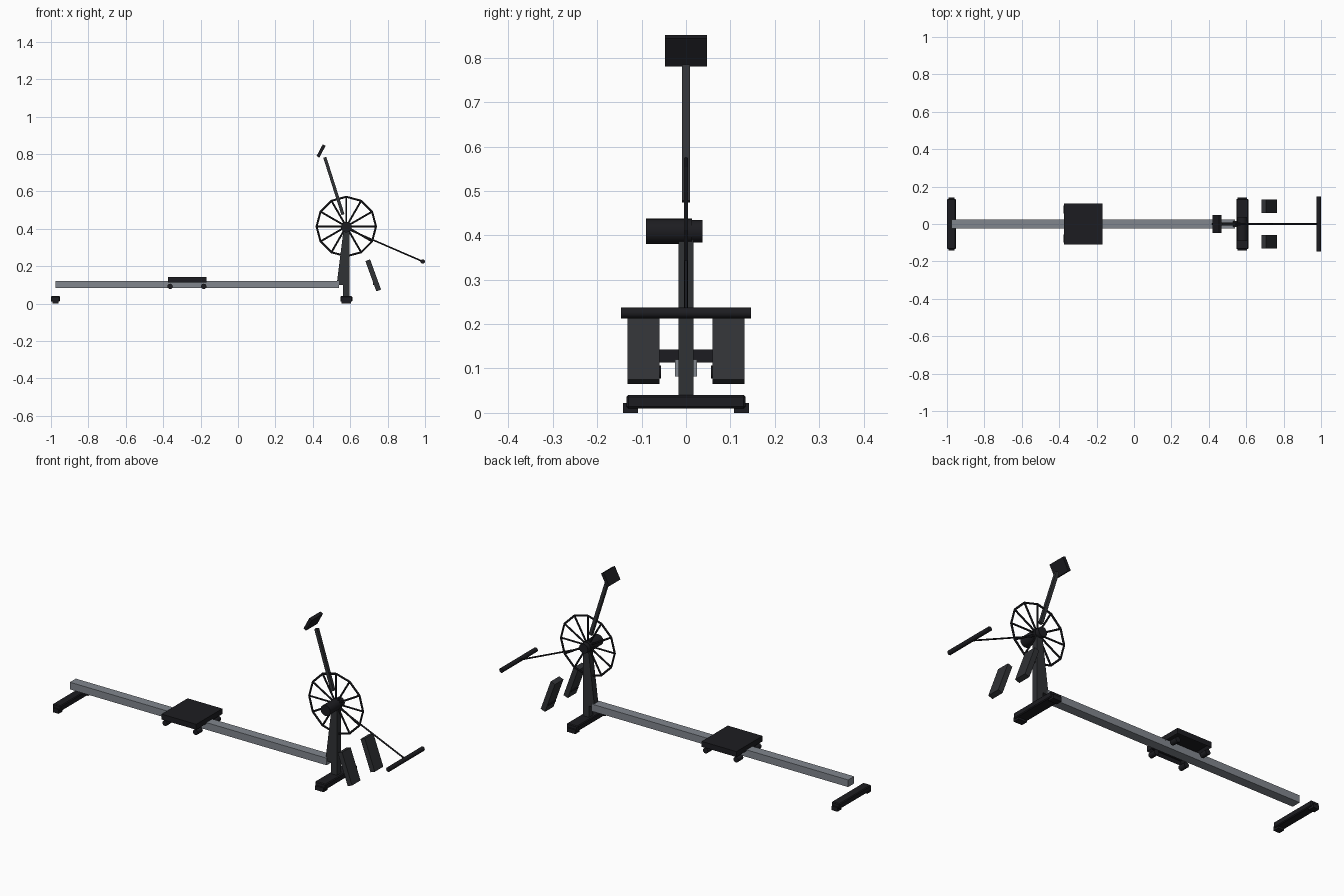
import bpy, bmesh, math
from mathutils import Vector, Matrix

if "Cube" in bpy.data.objects:
    bpy.data.objects.remove(bpy.data.objects["Cube"])


def material(name, r, g, b):
    m = bpy.data.materials.new(name)
    m.diffuse_color = (r, g, b, 1)
    m.use_nodes = True
    m.node_tree.nodes["Principled BSDF"].inputs["Base Color"].default_value = m.diffuse_color
    return m


BLACK = material("black", 0.012, 0.012, 0.015)
DARK = material("dark_grey", 0.03, 0.032, 0.036)
STEEL = material("steel", 0.22, 0.24, 0.27)


def finish(bm, name, mat, smooth=False):
    bmesh.ops.recalc_face_normals(bm, faces=bm.faces[:])
    me = bpy.data.meshes.new(name)
    bm.to_mesh(me)
    bm.free()
    ob = bpy.data.objects.new(name, me)
    bpy.context.collection.objects.link(ob)
    me.materials.append(mat)
    if smooth:
        for p in me.polygons:
            p.use_smooth = len(p.vertices) == 4
    return ob


def box(name, centre, size, mat, tilt=0.0, bevel=0.0):
    """Box turned about the y axis by tilt degrees."""
    bm = bmesh.new()
    bmesh.ops.create_cube(bm, size=1)
    bmesh.ops.scale(bm, vec=size, verts=bm.verts)
    if bevel:
        bmesh.ops.bevel(bm, geom=bm.edges[:], offset=bevel, segments=1, affect='EDGES')
    bm.transform(Matrix.Translation(centre) @ Matrix.Rotation(math.radians(tilt), 4, 'Y'))
    return finish(bm, name, mat)


def add_rod(bm, a, b, r, sides):
    a, b = Vector(a), Vector(b)
    d = b - a
    m = Matrix.Translation((a + b) / 2) @ d.to_track_quat('Z', 'Y').to_matrix().to_4x4()
    bmesh.ops.create_cone(bm, cap_ends=True, segments=sides, radius1=r, radius2=r,
                          depth=d.length, matrix=m)


def rod(name, a, b, r, mat, sides=16, smooth=True):
    bm = bmesh.new()
    add_rod(bm, a, b, r, sides)
    return finish(bm, name, mat, smooth)


def side_profile(name, pts, half, mat):
    """Closed x-z outline extruded across y."""
    bm = bmesh.new()
    f = bm.faces.new([bm.verts.new((x, -half, z)) for x, z in pts])
    r = bmesh.ops.extrude_face_region(bm, geom=[f])
    bmesh.ops.translate(bm, vec=(0, 2 * half, 0),
                        verts=[v for v in r['geom'] if isinstance(v, bmesh.types.BMVert)])
    return finish(bm, name, mat)


# Rail
box("rail", (-0.217, 0, 0.101), (1.515, 0.05, 0.038), STEEL)

# Floor bars with end pads
for label, x, w in (("rear", -0.976, 0.048), ("front", 0.579, 0.064)):
    box(label + "_foot_bar", (x, 0, 0.025), (w, 0.268, 0.03), BLACK, bevel=0.004)
    for s, side in ((-1, "right"), (1, "left")):
        box(f"{label}_foot_pad_{side}", (x, s * 0.125, 0.011), (w - 0.014, 0.034, 0.022), BLACK)

# Upright post with sloping brace
side_profile("upright", [(0.561, 0.035), (0.596, 0.035), (0.596, 0.41), (0.566, 0.41),
                         (0.530, 0.12), (0.532, 0.10), (0.561, 0.10)], 0.017, DARK)

# Seat, hollow underneath
bm = bmesh.new()
bmesh.ops.create_cube(bm, size=1)
bmesh.ops.scale(bm, vec=(0.205, 0.22, 0.029), verts=bm.verts)
bmesh.ops.translate(bm, vec=(-0.272, 0, 0.1285), verts=bm.verts)
bm.normal_update()
under = min(bm.faces, key=lambda f: f.calc_center_median().z)
bmesh.ops.inset_region(bm, faces=[under], thickness=0.014)
bmesh.ops.translate(bm, vec=(0, 0, 0.016), verts=under.verts[:])
finish(bm, "seat", BLACK)

# Seat rollers
for i, x in enumerate((-0.363, -0.183)):
    for s, side in ((-1, "right"), (1, "left")):
        rod(f"seat_roller_{side}_{i}", (x, s * 0.056, 0.092), (x, s * 0.098, 0.092),
            0.0145, BLACK, 12)

# Flywheel rim and spokes
C, R, N = Vector((0.579, 0, 0.412)), 0.159, 12
bm = bmesh.new()
rings = []
for i in range(N):
    a = math.tau * i / N
    d = Vector((math.cos(a), 0, math.sin(a)))
    rings.append([bm.verts.new(C + d * (R + 0.0055 * math.cos(t)) + Vector((0, 0.0055 * math.sin(t), 0)))
                  for t in (math.tau * k / 6 for k in range(6))])
for i in range(N):
    p, q = rings[i], rings[(i + 1) % N]
    for k in range(6):
        bm.faces.new((p[k], p[(k + 1) % 6], q[(k + 1) % 6], q[k]))
for i in range(N):
    a = math.tau * i / N
    add_rod(bm, C, C + Vector((math.cos(a), 0, math.sin(a))) * R, 0.005, 6)
finish(bm, "flywheel", BLACK)

# Hub
rod("hub_drum", (0.579, -0.09, 0.409), (0.579, 0.014, 0.409), 0.0285, BLACK, 24)
rod("hub_cap", (0.579, 0.014, 0.409), (0.579, 0.037, 0.409), 0.0255, BLACK, 24)

# Monitor arm and monitor
top, low = Vector((0.464, 0, 0.782)), Vector((0.561, 0, 0.476))
lean = math.degrees(math.atan2(top.x - low.x, top.z - low.z))
box("monitor_arm", (top + low) / 2, (0.017, 0.017, (top - low).length), DARK, tilt=lean)
box("monitor", (0.444, 0, 0.816), (0.017, 0.095, 0.071), BLACK, tilt=28)

# Pull cord and handle
rod("pull_cord", (0.579, 0, 0.402), (0.988, 0, 0.225), 0.0042, BLACK, 8)
rod("handle", (0.988, -0.146, 0.225), (0.988, 0.146, 0.225), 0.012, BLACK, 12)

# Foot plates with heel rests
for s, side in ((-1, "right"), (1, "left")):
    box("foot_plate_" + side, (0.723, s * 0.096, 0.151), (0.027, 0.072, 0.172), DARK, tilt=-20)
    box("heel_rest_" + side, (0.731, s * 0.096, 0.118), (0.018, 0.06, 0.035), BLACK)
